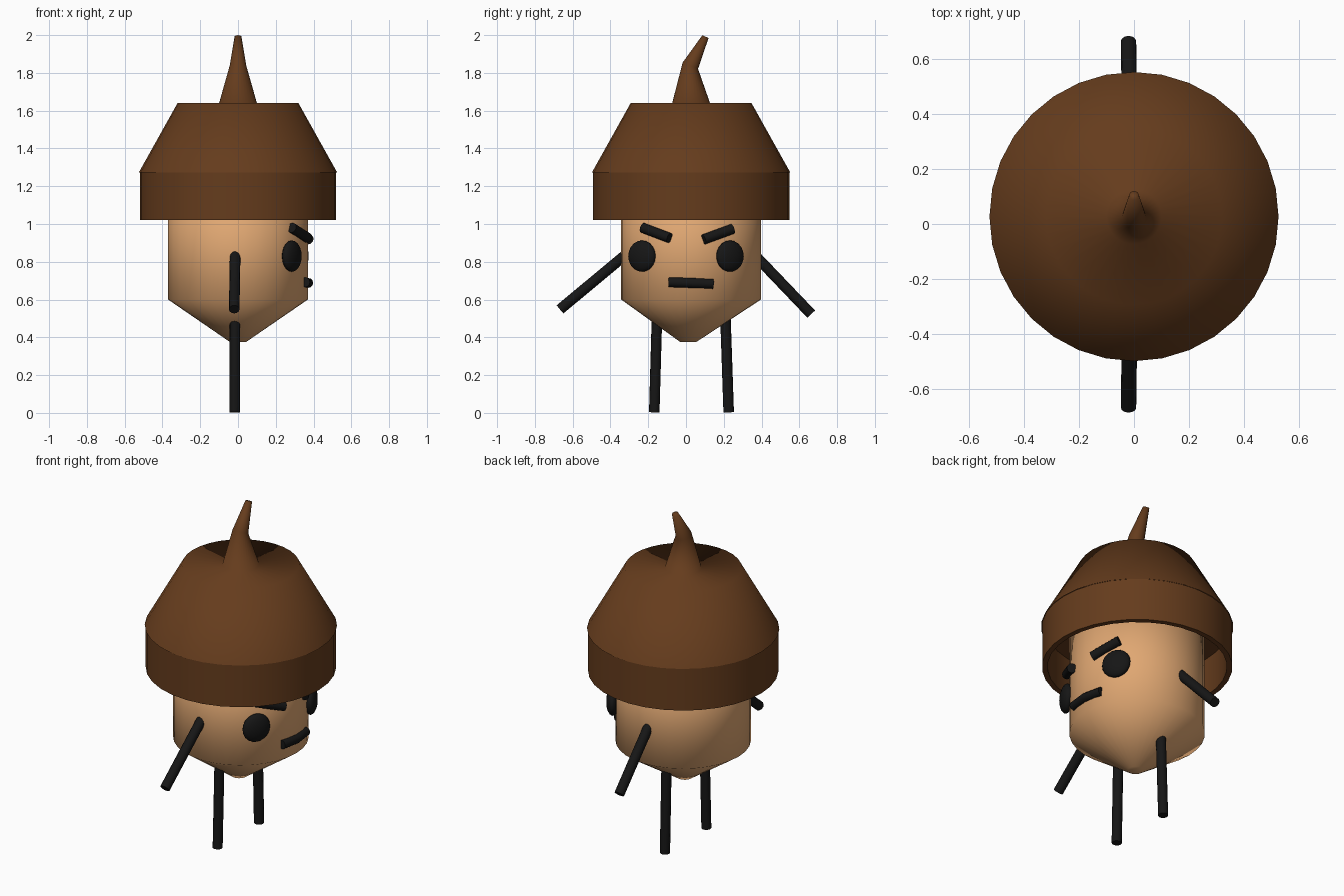
import bpy, math
from mathutils import Matrix, Vector

if "Cube" in bpy.data.objects:
    bpy.data.objects.remove(bpy.data.objects["Cube"])

CY = 0.027  # y of the body axis


def material(name, rgb):
    m = bpy.data.materials.new(name)
    m.diffuse_color = (*rgb, 1)
    m.use_nodes = True
    m.node_tree.nodes["Principled BSDF"].inputs["Base Color"].default_value = m.diffuse_color
    return m


SHELL = material("tan", (0.75, 0.39, 0.17))
CAP = material("brown", (0.13, 0.045, 0.012))
BLACK = material("black", (0.008, 0.008, 0.008))


def finish(ob, mat, angle=None):
    ob.data.materials.append(mat)
    bpy.ops.object.select_all(action='DESELECT')
    ob.select_set(True)
    bpy.context.view_layer.objects.active = ob
    if angle is None:
        bpy.ops.object.shade_smooth()
    else:
        bpy.ops.object.shade_smooth_by_angle(angle=math.radians(angle))


def loft(name, rings, mat, n=32, start=True, end=True, angle=None):
    """Skin a list of (matrix, radius) rings."""
    verts, faces = [], []
    for m, r in rings:
        for i in range(n):
            a = 2 * math.pi * i / n
            verts.append(m @ Vector((r * math.cos(a), r * math.sin(a), 0)))
    for k in range(len(rings) - 1):
        for i in range(n):
            j = (i + 1) % n
            faces.append((k*n + i, k*n + j, k*n + n + j, k*n + n + i))
    if start:
        faces.append(tuple(reversed(range(n))))
    if end:
        faces.append(tuple(range(len(verts) - n, len(verts))))
    me = bpy.data.meshes.new(name)
    me.from_pydata(verts, [], faces)
    ob = bpy.data.objects.new(name, me)
    bpy.context.collection.objects.link(ob)
    finish(ob, mat, angle)


def ring(r, z, y=CY, tilt=0):
    return Matrix.Translation((0, y, z)) @ Matrix.Rotation(math.radians(tilt), 4, 'X'), r


def tube(name, pts, r=0.028):
    pts = [Vector(p) for p in pts]
    rings = []
    for i, p in enumerate(pts):
        d = pts[min(i + 1, len(pts) - 1)] - pts[max(i - 1, 0)]
        rings.append((Matrix.Translation(p) @ d.to_track_quat('Z', 'Y').to_matrix().to_4x4(), r))
    loft(name, rings, BLACK, n=12, angle=40)


# Nut body with pointed bottom
loft("body", [ring(0.042, 0.375, 0.012), ring(0.37, 0.60), ring(0.37, 1.25)], SHELL)

# Hollow brim of the cap
loft("cap_brim", [ring(0.365, 1.25), ring(0.49, 1.25), ring(0.49, 1.02),
                  ring(0.52, 1.02), ring(0.52, 1.275)], CAP, start=False, end=False, angle=40)

# Crown running into the bent stem
loft("cap_crown", [ring(0.525, 1.273), ring(0.32, 1.64), ring(0.1, 1.64),
                   ring(0.044, 1.838, 0.023, -22), ring(0.018, 1.992, 0.103, -24)],
     CAP, start=False)

# Eyes: flattened balls turned outwards
for name, x, y, yaw in (("eye_near", 0.285, -0.233, -30), ("eye_far", 0.322, 0.233, 30)):
    bpy.ops.mesh.primitive_uv_sphere_add(segments=16, ring_count=10, radius=1,
                                         location=(x, y, 0.83),
                                         rotation=(0, 0, math.radians(yaw)))
    eye = bpy.context.object
    eye.name = name
    eye.scale = (0.038, 0.082, 0.083)
    finish(eye, BLACK)

# Brows and mouth
tube("brow_near", [(0.285, -0.23, 0.98), (0.37, -0.087, 0.926)], 0.027)
tube("brow_far", [(0.31, 0.246, 0.974), (0.375, 0.093, 0.918)], 0.027)
tube("mouth", [(0.355, -0.09, 0.692), (0.372, 0.025, 0.688), (0.352, 0.143, 0.683)], 0.026)

# Arms and legs
tube("arm_near", [(-0.015, -0.31, 0.845), (-0.02, -0.667, 0.548)])
tube("arm_far", [(-0.015, 0.35, 0.85), (-0.02, 0.663, 0.523)])
tube("leg_near", [(-0.016, -0.153, 0.53), (-0.018, -0.168, 0.003)])
tube("leg_far", [(-0.016, 0.208, 0.53), (-0.018, 0.226, 0.003)])
